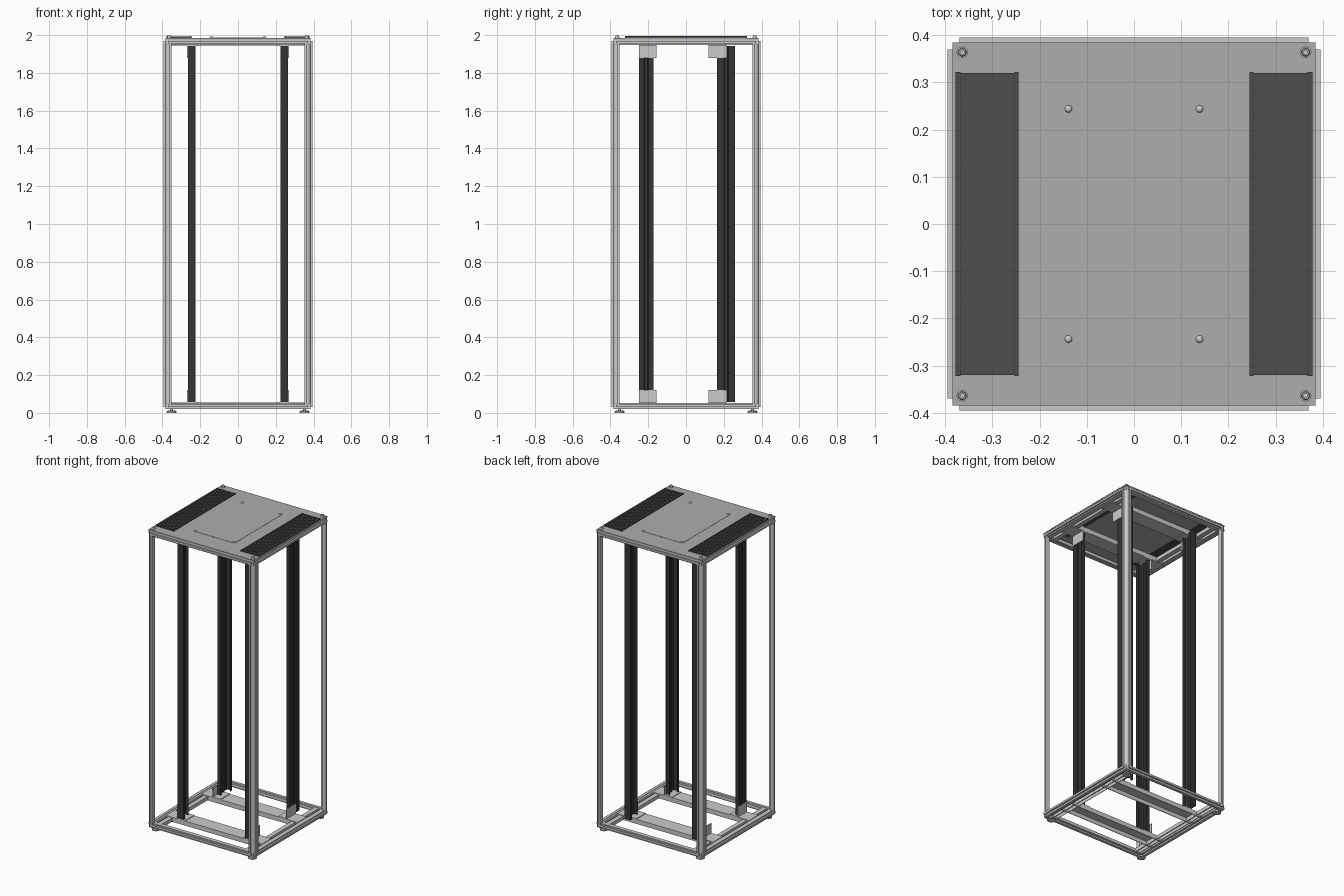
import bpy, bmesh, math
from mathutils import Matrix, Vector

if "Cube" in bpy.data.objects:
    bpy.data.objects.remove(bpy.data.objects["Cube"])


def material(name, v):
    m = bpy.data.materials.new(name)
    m.diffuse_color = (v, v, v, 1)
    m.use_nodes = True
    m.node_tree.nodes["Principled BSDF"].inputs["Base Color"].default_value = m.diffuse_color
    return m


DARK = material("black_steel", 0.035)
BRUSH = material("dark_bristle", 0.075)
PANEL = material("panel_grey", 0.42)


def finish(name, bm, mat=None, smooth=False):
    bmesh.ops.recalc_face_normals(bm, faces=bm.faces)
    me = bpy.data.meshes.new(name)
    bm.to_mesh(me)
    bm.free()
    ob = bpy.data.objects.new(name, me)
    bpy.context.collection.objects.link(ob)
    if mat:
        me.materials.append(mat)
    if smooth:
        bpy.ops.object.select_all(action='DESELECT')
        bpy.context.view_layer.objects.active = ob
        ob.select_set(True)
        bpy.ops.object.shade_smooth_by_angle(angle=math.radians(35))
    return ob


def boxes(name, ranges, mat=None):
    """One object made of boxes given as (x0, x1, y0, y1, z0, z1)."""
    bm = bmesh.new()
    for x0, x1, y0, y1, z0, z1 in ranges:
        mtx = Matrix.Translation(((x0 + x1) / 2, (y0 + y1) / 2, (z0 + z1) / 2)) @ \
            Matrix.Diagonal((abs(x1 - x0), abs(y1 - y0), abs(z1 - z0), 1))
        bmesh.ops.create_cube(bm, size=1, matrix=mtx)
    return finish(name, bm, mat)


def prism(name, pts, place, length, mat=None, smooth=False):
    """Extrude a 2D outline; place(u, v, w) maps it into space."""
    bm = bmesh.new()
    a = [bm.verts.new(place(u, v, length[0])) for u, v in pts]
    b = [bm.verts.new(place(u, v, length[1])) for u, v in pts]
    bm.faces.new(a)
    bm.faces.new(b[::-1])
    for i in range(len(pts)):
        j = (i + 1) % len(pts)
        bm.faces.new((a[i], a[j], b[j], b[i]))
    return finish(name, bm, mat, smooth)


def lathe(name, profile, x, y, n=24, mat=None):
    bm = bmesh.new()
    rings = [[bm.verts.new((x + r * math.cos(2 * math.pi * i / n),
                            y + r * math.sin(2 * math.pi * i / n), z))
              for i in range(n)] for r, z in profile]
    for lo, hi in zip(rings, rings[1:]):
        for i in range(n):
            bm.faces.new((lo[i], lo[(i + 1) % n], hi[(i + 1) % n], hi[i]))
    bm.faces.new(rings[0][::-1])
    bm.faces.new(rings[-1])
    return finish(name, bm, mat, True)


CORNERS = [(sx, sy) for sx in (-1, 1) for sy in (-1, 1)]

# Corner posts: stepped profile with a rounded outer corner
arc = [(0.366 + 0.019 * math.sin(t), 0.366 + 0.019 * math.cos(t))
       for t in [i * math.pi / 16 for i in range(9)]]
post = [(0.352, 0.366), (0.352, 0.395), (0.364, 0.395), (0.364, 0.385)] + arc + \
       [(0.385, 0.364), (0.395, 0.364), (0.395, 0.352), (0.366, 0.352), (0.366, 0.366)]
for sx, sy in CORNERS:
    prism("corner_post", post, lambda u, v, w: (u * sx, v * sy, w), (0.03, 1.97),
          smooth=True)

# Horizontal frame rails, outward flange and inner lip (bottom and top mirrored)
rail = [(0.352, 0.05), (0.366, 0.05), (0.366, 0.053), (0.384, 0.053), (0.384, 0.045),
        (0.395, 0.045), (0.395, 0.032), (0.384, 0.032), (0.384, 0.02), (0.366, 0.02),
        (0.366, 0.03), (0.352, 0.03)]
for top in (False, True):
    label = "top" if top else "bottom"
    zf = (lambda v: 2.0 - v) if top else (lambda v: v)
    for s in (-1, 1):
        prism(label + "_cross_rail", rail, lambda u, v, w: (w, u * s, zf(v)), (-0.37, 0.37))
        prism(label + "_side_rail", rail, lambda u, v, w: (u * s, w, zf(v)), (-0.37, 0.37))
    for sx, sy in CORNERS:
        boxes(label + "_corner_block", [(0.352 * sx, 0.383 * sx, 0.352 * sy, 0.383 * sy,
                                         zf(0.021), zf(0.05))])

    # Inner side runners carrying the cross channels
    for s in (-1, 1):
        boxes(label + "_runner", [
            (0.305 * s, 0.335 * s, -0.36, 0.36, zf(0.046), zf(0.05)),
            (0.305 * s, 0.308 * s, -0.36, 0.36, zf(0.026), zf(0.046)),
            (0.332 * s, 0.335 * s, -0.36, 0.36, zf(0.026), zf(0.046))])

    # Cross channels and the angle brackets that hold the uprights
    for y0, y1 in ((-0.25, -0.155), (0.12, 0.218)):
        boxes(label + "_cross_channel", [
            (-0.352, 0.352, y0, y1, zf(0.05), zf(0.054)),
            (-0.352, 0.352, y0, y0 + 0.004, zf(0.024), zf(0.05)),
            (-0.352, 0.352, y1 - 0.004, y1, zf(0.024), zf(0.05))])
        for s in (-1, 1):
            boxes("upright_bracket", [
                (0.266 * s, 0.27 * s, y0, y1, zf(0.054), zf(0.12)),
                (0.21 * s, 0.27 * s, y0, y1, zf(0.054), zf(0.058))])

# Equipment uprights: folded channels with a stiffening rib
for sx in (-1, 1):
    for sy, a, b in ((-1, 0.172, 0.25), (1, 0.165, 0.26)):
        m = (a + b) / 2
        fold = [(0.24, a), (0.266, a), (0.266, m - 0.012), (0.258, m - 0.008),
                (0.258, m + 0.008), (0.266, m + 0.012), (0.266, b), (0.225, b),
                (0.225, b - 0.02), (0.228, b - 0.02), (0.228, b - 0.003),
                (0.263, b - 0.003), (0.263, m + 0.013), (0.255, m + 0.009),
                (0.255, m - 0.009), (0.263, m - 0.013), (0.263, a + 0.003),
                (0.24, a + 0.003)]
        prism("equipment_upright", fold, lambda u, v, w: (u * sx, v * sy, w),
              (0.058, 1.942), DARK)

# Roof panel with open side slots
boxes("roof_panel", [(-0.25, 0.25, -0.385, 0.385, 1.978, 1.986)] +
      [(0.25 * s, 0.375 * s, y0, y1, 1.978, 1.986)
       for s in (-1, 1) for y0, y1 in ((-0.385, -0.318), (0.318, 0.385))] +
      [(0.375 * s, 0.385 * s, -0.385, 0.385, 1.978, 1.986) for s in (-1, 1)], PANEL)

# Raised centre cover and its fixing domes
boxes("centre_cover", [(-0.15, 0.15, -0.25, 0.25, 1.986, 1.9875)], PANEL)
for sx, sy in CORNERS:
    lathe("cover_fixing", [(0.008, 1.986), (0.0075, 1.990), (0.005, 1.993), (0.002, 1.994)],
          0.139 * sx, 0.244 * sy, 16)

# Brush strips in the roof: backing, edge holders and bristles
for s in (-1, 1):
    boxes("brush_backing", [(0.247 * s, 0.376 * s, -0.32, 0.32, 1.980, 1.990)], BRUSH)
    boxes("brush_holder", [(0.245 * s, 0.253 * s, -0.322, 0.322, 1.984, 1.994),
                           (0.368 * s, 0.378 * s, -0.322, 0.322, 1.984, 1.994)], BRUSH)
    boxes("bristles", [(0.253 * s, 0.368 * s, -0.319 + i * 0.004, -0.3165 + i * 0.004,
                        1.988, 1.993) for i in range(160)], BRUSH)

# Roof corner bolts and levelling feet
for sx, sy in CORNERS:
    lathe("corner_bolt", [(0.012, 1.985), (0.012, 1.991), (0.009, 1.991), (0.009, 1.997),
                          (0.007, 2.0), (0.004, 2.0), (0.004, 1.996)], 0.364 * sx, 0.364 * sy)
    lathe("levelling_foot", [(0.026, 0.0), (0.026, 0.008), (0.02, 0.012), (0.009, 0.014),
                             (0.009, 0.024)], 0.352 * sx, 0.352 * sy)
